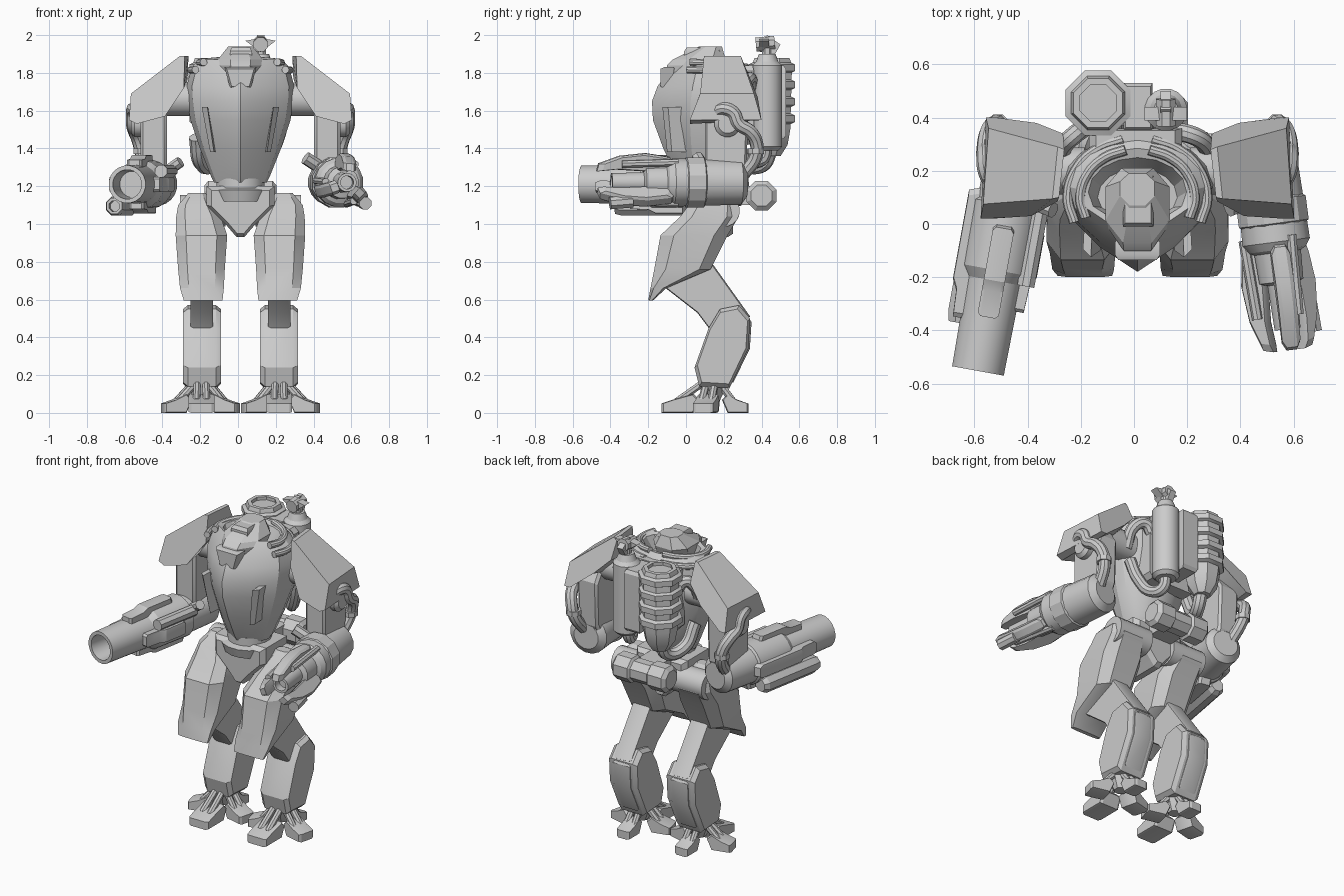
import bpy, bmesh, math
from mathutils import Matrix, Vector

if "Cube" in bpy.data.objects:
    bpy.data.objects.remove(bpy.data.objects["Cube"])

grey = bpy.data.materials.new("plain_grey")
grey.diffuse_color = (0.6, 0.6, 0.6, 1)
grey.use_nodes = True
grey.node_tree.nodes["Principled BSDF"].inputs["Base Color"].default_value = grey.diffuse_color
BODY = Matrix.Translation((.013, 0, 0))
frame = BODY
SIDES = (("right", BODY), ("left", BODY @ Matrix.Scale(-1, 4, (1, 0, 0))))


def loft(name, rings):
    """Skin closed rings of points and cap both ends."""
    bm = bmesh.new()
    vs = [[bm.verts.new(frame @ Vector(p)) for p in r] for r in rings]
    n = len(rings[0])
    for a, b in zip(vs, vs[1:]):
        for i in range(n):
            bm.faces.new((a[i], a[(i + 1) % n], b[(i + 1) % n], b[i]))
    bm.faces.new(vs[0])
    bm.faces.new(vs[-1])
    bmesh.ops.recalc_face_normals(bm, faces=bm.faces)
    me = bpy.data.meshes.new(name)
    bm.to_mesh(me)
    bm.free()
    ob = bpy.data.objects.new(name, me)
    bpy.context.collection.objects.link(ob)
    me.materials.append(grey)
    return ob


def slab(name, pts, a, b, axis="x", ch=0.0, k=0.85):
    """Extrude a 2D outline along an axis, with chamfered ends."""
    c = [sum(p[i] for p in pts) / len(pts) for i in (0, 1)]

    def ring(t, s):
        q = [(c[0] + (p[0] - c[0]) * s, c[1] + (p[1] - c[1]) * s) for p in pts]
        return [{"x": (t, u, v), "y": (u, t, v), "z": (u, v, t)}[axis] for u, v in q]
    rings = [ring(a, 1), ring(b, 1)]
    if ch:
        rings = [ring(a, k), ring(a + ch, 1), ring(b - ch, 1), ring(b, k)]
    return loft(name, rings)


def box(name, x0, x1, y0, y1, z0, z1, ch=0.0):
    return slab(name, [(x0, y0), (x1, y0), (x1, y1), (x0, y1)], z0, z1, "z", ch)


def lathe(name, base, axis, prof, n=16):
    """Turn a (distance, radius) profile about an axis."""
    q = Vector(axis).to_track_quat("Z", "Y")
    rings = []
    for t, r in prof:
        ang = [2 * math.pi * (i + 0.5) / n for i in range(n)]
        rings.append([Vector(base) + q @ Vector((r * math.cos(a), r * math.sin(a), t)) for a in ang])
    return loft(name, rings)


def rod(name, p0, p1, r, n=16):
    d = Vector(p1) - Vector(p0)
    return lathe(name, p0, d, [(0, r), (d.length, r)], n)


def pipe(name, pts, r):
    cu = bpy.data.curves.new(name, "CURVE")
    cu.dimensions = "3D"
    cu.bevel_depth, cu.bevel_resolution, cu.resolution_u = r, 3, 6
    cu.use_fill_caps = True
    sp = cu.splines.new("BEZIER")
    sp.bezier_points.add(len(pts) - 1)
    for bp, p in zip(sp.bezier_points, pts):
        bp.co = frame @ Vector(p)
        bp.handle_left_type = bp.handle_right_type = "AUTO"
    cu.materials.append(grey)
    bpy.context.collection.objects.link(bpy.data.objects.new(name, cu))


# Torso: rounded back, wedge front, sunken neck
def section(z, w, yf, yc, yb):
    back = [(w * math.cos(a), yc + (yb - yc) * math.sin(a), z)
            for a in (math.pi * i / 8 for i in range(9))]
    d = yc - yf
    front = [(-.9, .38), (-.5, .72), (0, 1), (.5, .72), (.9, .38)]
    return back + [(u * w, yc - v * d, z) for u, v in front]


loft("torso", [section(*s) for s in (
    (1.22, .14, -.03, .09, .22), (1.25, .155, -.05, .10, .24), (1.40, .215, -.12, .12, .28),
    (1.55, .265, -.175, .14, .31), (1.65, .28, -.18, .15, .33), (1.73, .285, -.15, .15, .33),
    (1.83, .258, -.075, .14, .325), (1.87, .22, -.045, .13, .285), (1.86, .185, -.02, .12, .25),
    (1.78, .15, .0, .1, .21))])


# Head: faceted hood with brow and visor
def head_ring(z, w, y0, y1):
    return [(u * w, y0 + v * (y1 - y0), z) for u, v in
            ((-.45, 0), (.45, 0), (1, .3), (1, .75), (.5, 1), (-.5, 1), (-1, .75), (-1, .3))]


loft("head", [head_ring(*s) for s in ((1.70, .06, -.13, .15), (1.84, .115, -.10, .2),
                                     (1.87, .12, -.07, .21), (1.94, .065, .07, .19))])
slab("visor", [(-.055, 1.72), (.055, 1.72), (.085, 1.83), (-.085, 1.83)], -.135, -.05, "y", .02)
box("head_crest", -.055, .06, -.01, .18, 1.86, 1.935, .02)

# Collar ribs over the shoulders and back
for j, (r, z) in enumerate(((.215, 1.875), (.262, 1.835))):
    for name, frame in SIDES:
        pipe(f"collar_rib_{j}_{name}", [(r * math.cos(a), .1 + .85 * r * math.sin(a), z - .02 * math.cos(a))
             for a in (math.radians(d) for d in (-25, 0, 30, 55, 78))], .02)
frame = BODY

# Waist and pelvis
lathe("waist", (0, .1, 1.12), (0, 0, 1), [(0, .15), (.06, .17), (.07, .13), (.12, .13)])
slab("pelvis", [(-.18, 1.2), (.18, 1.2), (.18, 1.1), (.08, 1.0), (.02, .93), (-.02, .93),
                (-.08, 1.0), (-.18, 1.1)], -.02, .25, "y", .03)
box("rear_mount", -.08, .08, .2, .4, 1.1, 1.2)
lathe("rear_hip_drum", (-.19, .4, 1.15), (1, 0, 0),
      [(0, .06), (.02, .085), (.12, .085), (.13, .07), (.25, .07), (.26, .085), (.36, .085), (.38, .06)], 8)

# Backpack: plate, ribbed tank, exhaust cylinder, sensor
frame = Matrix.Identity(4)
box("back_plate", -.17, .18, .26, .36, 1.42, 1.84, .03)
box("pack_bridge", -.04, .07, .35, .53, 1.45, 1.84, .02)
lathe("tank", (-.135, .455, 0), (0, 0, 1), [(1.36, .05), (1.42, .09), (1.5, .105), (1.84, .115),
      (1.88, .1), (1.88, .075), (1.86, .075)], 8)
for i in range(4):
    lathe(f"tank_rib_{i}", (-.135, .455, 1.53 + .09 * i), (0, 0, 1),
          [(0, .11), (.01, .132), (.045, .132), (.055, .11)], 8)
lathe("exhaust_cylinder", (.12, .43, 0), (0, 0, 1),
      [(1.39, .06), (1.41, .08), (1.84, .08), (1.86, .06), (1.90, .045)])
rod("sensor_neck", (.12, .43, 1.88), (.12, .43, 1.95), .03, 8)
rod("sensor_eye", (.12, .37, 1.95), (.12, .47, 1.96), .04, 8)
slab("sensor_fin", [(.04, 1.97), (.12, 1.91), (.2, 1.97), (.12, 1.985)], .39, .44, "y")
slab("sensor_crest", [(.38, 1.95), (.43, 2.0), (.5, 1.95), (.46, 1.88), (.42, 1.9)], .1, .14)
pipe("exhaust_pipe", [(.12, .43, 1.42), (.12, .40, 1.34), (.15, .33, 1.34), (.2, .28, 1.42), (.24, .25, 1.55)], .035)
pipe("tank_pipe", [(-.135, .45, 1.4), (-.15, .4, 1.31), (-.2, .3, 1.33), (-.22, .22, 1.46)], .04)
pipe("shoulder_hose_right", [(.15, .34, 1.72), (.2, .34, 1.77), (.26, .31, 1.74), (.27, .25, 1.62)], .035)
pipe("shoulder_hose_left", [(-.19, .36, 1.72), (-.23, .33, 1.77), (-.26, .3, 1.74), (-.27, .24, 1.62)], .035)

for name, frame in SIDES:
    # Chest vents
    loft(f"chest_vent_{name}", [
        [(.14, -.1, 1.38), (.16, -.075, 1.38), (.155, .0, 1.38), (.13, 0, 1.38)],
        [(.175, -.125, 1.62), (.205, -.095, 1.62), (.20, 0, 1.62), (.17, 0, 1.62)]])
    # Shoulder armour (x, z, front y, back y, back lift), joint and upper arm
    pad = [(.295, 1.89, .10, .28, 0), (.32, 1.89, .095, .29, 0), (.58, 1.69, .075, .36, 0),
           (.59, 1.55, .02, .40, 0), (.55, 1.53, .02, .40, .02), (.40, 1.57, .03, .38, .10),
           (.30, 1.72, .085, .34, .05)]
    loft(f"shoulder_pad_{name}", [[(x, a, z) for x, z, a, b, u in pad],
                                  [(x - .02, b, z + u) for x, z, a, b, u in pad]])
    rod(f"shoulder_joint_{name}", (.2, .2, 1.66), (.44, .2, 1.66), .09)
    slab(f"upper_arm_{name}", [(.1, 1.6), (.14, 1.66), (.28, 1.66), (.33, 1.58), (.32, 1.3),
                               (.28, 1.22), (.14, 1.22), (.1, 1.3)], .39, .53, "x", .015, .9)
    lathe(f"shoulder_cap_{name}", (.5, .22, 1.53), (1, 0, 0), [(0, .07), (.06, .07), (.08, .05)])
    pipe(f"arm_pipe_{name}", [(.54, .15, 1.59), (.565, .2, 1.61), (.57, .25, 1.59), (.57, .28, 1.53),
                              (.56, .34, 1.49), (.54, .37, 1.44), (.52, .37, 1.36), (.5, .3, 1.26)], .036)
    lathe(f"pipe_clamp_{name}", (.525, .37, 1.37), (0, 0, 1), [(0, .046), (.03, .046)], 8)

    # Thigh armour: tapered and chamfered (z, x range, y range)
    rings = []
    for z, x0, x1, y0, y1 in ((.595, .095, .30, -.2, -.175), (.66, .088, .32, -.188, -.105),
                              (.76, .083, .33, -.168, .13), (.94, .07, .343, -.135, .22),
                              (1.04, .105, .34, -.03, .28), (1.10, .14, .33, .015, .27),
                              (1.165, .185, .275, .09, .15)):
        cx, cy = (x1 - x0) * .2, (y1 - y0) * .2
        rings.append([(x0 + cx, y0, z), (x1 - cx, y0, z), (x1, y0 + cy, z), (x1, y1 - cy, z),
                      (x1 - cx, y1, z), (x0 + cx, y1, z), (x0, y1 - cy, z), (x0, y0 + cy, z)])
    loft(f"thigh_{name}", rings)
    rod(f"hip_joint_{name}", (.08, .2, 1.07), (.32, .2, 1.07), .085)
    # Knee link and shin
    slab(f"knee_link_{name}", [(-.12, .67), (.05, .8), (.14, .79), (.34, .51), (.25, .45), (.12, .45),
                               (.06, .53)], .145, .265, "x", .015, .95)
    slab(f"shin_{name}", [(.34, .5), (.33, .34), (.23, .13), (.07, .14), (.045, .24), (.12, .45),
                          (.18, .55), (.28, .57)], .104, .304, "x", .025, .9)
    slab(f"shin_rear_panel_{name}", [(.335, .5), (.347, .48), (.338, .34), (.25, .16), (.2, .2), (.25, .45)],
         .145, .265, "x", .01, .95)
    # Foot: ankle, four toes (angle, reach, half width, block depth) and their struts
    leg = frame.copy()
    lathe(f"ankle_{name}", (.206, .14, .06), (0, 0, 1), [(0, .04), (.05, .065), (.1, .08)], 8)
    for toe, deg, far, w, d in (("front", 0, .27, .068, .17), ("outer", 76, .212, .055, .12),
                                ("inner", -76, .2, .055, .12), ("rear", 180, .19, .045, .11)):
        frame = leg @ Matrix.Translation((.206, .14, 0)) @ Matrix.Rotation(math.radians(deg), 4, "Z")
        slab(f"{toe}_toe_{name}", [(-far, 0), (-far, .05), (-far + .06, .07), (-far + d, .1),
                                   (-far + d + .03, .07), (-far + d, 0)], -w, w, "x", .015, .9)
        for s in (-.022, .022):
            rod(f"{toe}_toe_strut_{name}", (s, -.02, .18), (s * 1.2, -far + .08, .06), .02, 8)

# Right forearm: drum, barrel and three claws
arm = Matrix.Translation((.5, .2, 1.22)) @ Matrix.Rotation(.13, 4, "Z")
frame = arm
lathe("right_forearm", (0, 0, 0), (0, -1, 0), [(-.12, .08), (-.09, .12), (.27, .13), (.30, .11),
                                             (.31, .09), (.42, .085), (.43, .055), (.6, .05), (.6, .035), (.55, .035)])
lathe("right_forearm_band", (0, 0, 0), (0, -1, 0), [(.1, .12), (.11, .137), (.2, .137), (.21, .12)], 12)
for i, deg in enumerate((135, 5, 250)):
    frame = arm @ Matrix.Rotation(math.radians(deg), 4, "Y")
    slab(f"claw_{i}", [(-.26, .08), (-.29, .135), (-.42, .155), (-.56, .14), (-.67, .1), (-.68, .06),
                       (-.58, .07), (-.42, .06)], -.035, .035, "x", .015)
    rod(f"claw_piston_{i}", (.05, -.25, .11), (.04, -.55, .1), .02, 8)
frame = arm
rod("lower_claw_tip", (.09, -.5, -.1), (.095, -.62, -.11), .035, 8)
rod("forearm_knob", (-.08, -.1, .08), (-.16, -.12, .13), .035, 8)

# Left forearm: hollow cannon with rails and side tubes
arm = Matrix.Translation((-.45, .2, 1.21)) @ Matrix.Rotation(-.18, 4, "Z")
frame = arm
lathe("cannon", (0, 0, 0), (0, -1, 0), [(-.12, .08), (-.09, .115), (.12, .12), (.13, .132), (.38, .13),
      (.42, .105), (.765, .1), (.765, .078), (.6, .07)], 20)
for i, (deg, a, b) in enumerate(((0, .2, .56), (-90, .08, .58), (90, .2, .52), (180, .1, .5))):
    frame = arm @ Matrix.Rotation(math.radians(deg), 4, "Y")
    slab(f"cannon_rail_{i}", [(-a, .1), (-a - .02, .155), (-b + .14, .155), (-b + .1, .135), (-b, .13),
                              (-b, .09)], -.04, .04, "x", .012, .92)
frame = arm
lathe("cannon_lower_tube", (-.1, 0, -.115), (0, -1, 0),
      [(.15, .04), (.18, .055), (.56, .055), (.6, .045), (.6, .03), (.55, .03)], 8)
rod("cannon_side_tube", (.12, -.12, .07), (.12, -.42, .07), .035, 8)
rod("cannon_knob", (.08, -.1, .06), (.17, -.12, .12), .03, 8)

# Turn pipes into meshes and smooth the round parts
bpy.ops.object.select_all(action="SELECT")
bpy.context.view_layer.objects.active = bpy.data.objects["exhaust_pipe"]
bpy.ops.object.convert(target="MESH")
bpy.ops.object.shade_smooth_by_angle(angle=math.radians(24))
